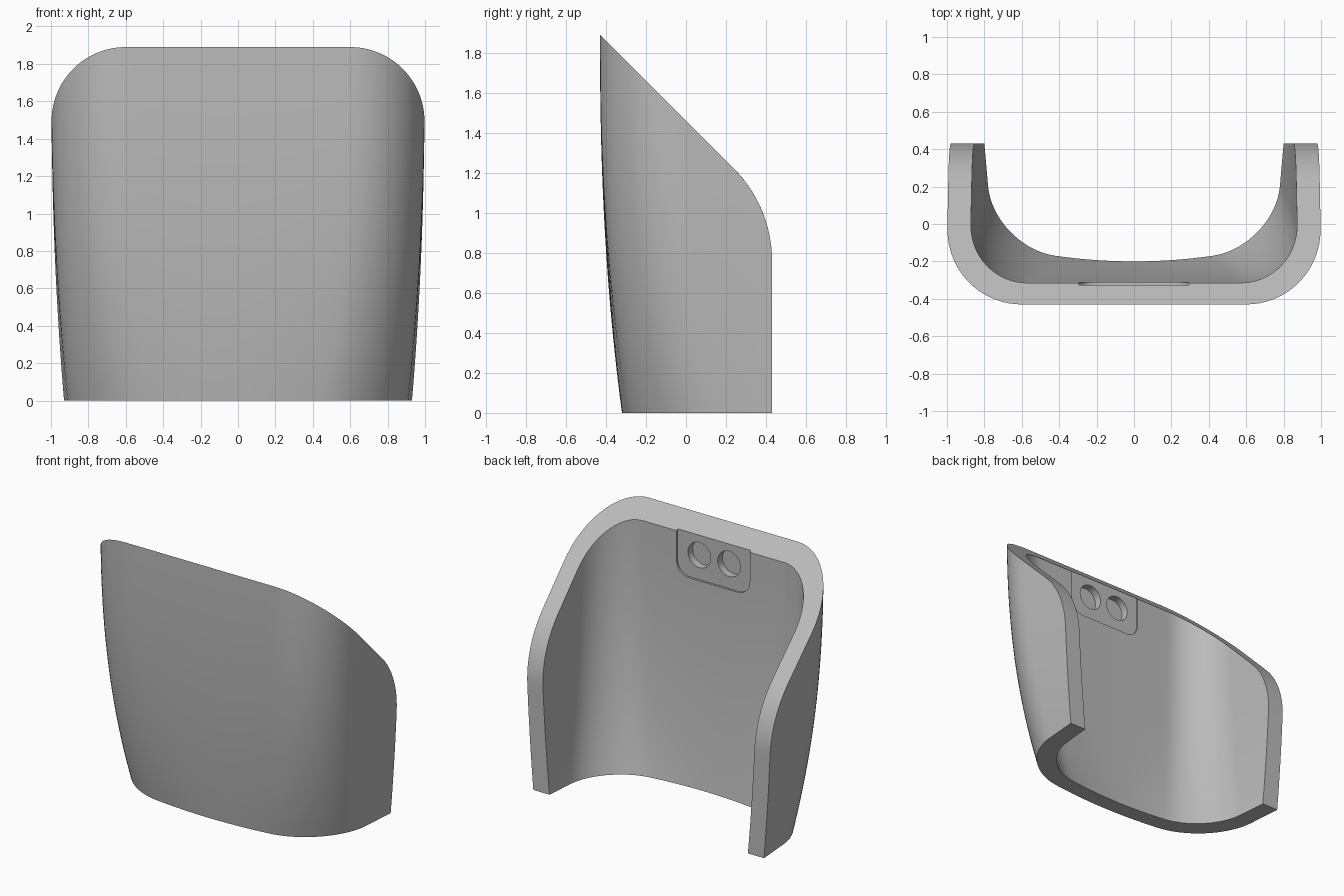
import bpy, bmesh, math
from mathutils import Vector

if "Cube" in bpy.data.objects:
    bpy.data.objects.remove(bpy.data.objects["Cube"])

HEIGHT, BACK = 1.89, 0.43
ROWS, FRONT_N, CORNER_N, SIDE_N = 24, 8, 18, 20

grey = bpy.data.materials.new("mid grey")
grey.use_nodes = True
grey.diffuse_color = (0.5, 0.5, 0.5, 1)
grey.node_tree.nodes["Principled BSDF"].inputs["Base Color"].default_value = (0.5, 0.5, 0.5, 1)


def half_section(front, a, b, c):
    """Half of the U outline: bowed front, rounded corner, straight side."""
    a, b, c = Vector(a), Vector(b), Vector(c)
    slope = 2 * (a.y - front) / a.x
    px = b.x - (c.x - b.x) / (c.y - b.y) * (b.y - a.y)
    p = Vector((px, a.y + slope * (px - a.x)))
    pts = []
    for i in range(FRONT_N):
        u = i / FRONT_N
        pts.append(Vector((a.x * u, front + (a.y - front) * u * u)))
    h1, h2 = a.lerp(p, 0.55), b.lerp(p, 0.55)
    for i in range(CORNER_N):
        t = i / CORNER_N
        s = 1 - t
        pts.append(a * s**3 + h1 * 3 * s * s * t + h2 * 3 * s * t * t + b * t**3)
    for i in range(SIDE_N + 1):
        pts.append(b.lerp(c, math.sin(i / SIDE_N * math.pi / 2)))
    return pts


def full_section(*args):
    half = half_section(*args)
    return [Vector((-p.x, p.y)) for p in reversed(half[1:])] + half


def rim_height(y):
    """Side outline: 45 degree slope running into a rounded back edge."""
    radius = 0.65
    y_join = BACK - radius * (1 - math.sqrt(0.5))
    slope_z = HEIGHT - BACK - y
    if y <= y_join:
        return slope_z
    z_centre = HEIGHT - BACK - y_join - radius * math.sqrt(0.5)
    dy = min(y - (BACK - radius), radius)
    return z_centre + math.sqrt(radius**2 - dy**2)


def point(low, high, z):
    w = max(0, 1 - z / HEIGHT) ** 2.3
    p = high.lerp(low, w)
    return Vector((p.x, p.y, z))


def column(low, high):
    z0, z1 = 0.0, HEIGHT
    for _ in range(40):
        mid = (z0 + z1) / 2
        if mid < rim_height(point(low, high, mid).y):
            z0 = mid
        else:
            z1 = mid
    return [point(low, high, z0 * r / ROWS) for r in range(ROWS + 1)]


# Curved shell: outer and inner walls joined along rim, base and ends
outer = (full_section(-0.32, (0.46, -0.29), (0.91, 0.17), (0.93, BACK)),
         full_section(-0.43, (0.6, -0.43), (1.0, -0.03), (1.0, BACK)))
inner = (full_section(-0.2, (0.42, -0.17), (0.78, 0.2), (0.8, BACK)),
         full_section(-0.315, (0.57, -0.315), (0.875, -0.01), (0.875, BACK)))
bm = bmesh.new()
walls = [[[bm.verts.new(p) for p in column(lo, hi)] for lo, hi in zip(*w)] for w in (outer, inner)]
out, inn = walls
last = len(out) - 1
for i in range(last):
    for wall in walls:
        for r in range(ROWS):
            bm.faces.new((wall[i][r], wall[i + 1][r], wall[i + 1][r + 1], wall[i][r + 1]))
    for r in (0, ROWS):
        bm.faces.new((out[i][r], out[i + 1][r], inn[i + 1][r], inn[i][r]))
for i in (0, last):
    for r in range(ROWS):
        bm.faces.new((out[i][r], out[i][r + 1], inn[i][r + 1], inn[i][r]))
bmesh.ops.recalc_face_normals(bm, faces=bm.faces)
mesh = bpy.data.meshes.new("curved_shell")
bm.to_mesh(mesh)
bm.free()
shell = bpy.data.objects.new("curved_shell", mesh)
bpy.context.collection.objects.link(shell)
mesh.materials.append(grey)


def cut_prism(name, outline, y0, y1):
    """Cut an xz outline, extruded along y, out of the shell."""
    b = bmesh.new()
    face = b.faces.new([b.verts.new((x, y0, z)) for x, z in outline])
    ext = bmesh.ops.extrude_face_region(b, geom=[face])
    moved = [v for v in ext["geom"] if isinstance(v, bmesh.types.BMVert)]
    bmesh.ops.translate(b, verts=moved, vec=(0, y1 - y0, 0))
    bmesh.ops.recalc_face_normals(b, faces=b.faces)
    m = bpy.data.meshes.new(name)
    b.to_mesh(m)
    b.free()
    m.materials.append(grey)
    cutter = bpy.data.objects.new(name, m)
    cutter.hide_render = True
    bpy.context.collection.objects.link(cutter)
    mod = shell.modifiers.new(name, "BOOLEAN")
    mod.operation, mod.solver, mod.object = "DIFFERENCE", "EXACT", cutter
    bpy.ops.object.modifier_apply(modifier=name)
    bpy.data.objects.remove(cutter)


def arc(cx, cz, r, start, end, n):
    return [(cx + r * math.cos(start + (end - start) * i / n),
             cz + r * math.sin(start + (end - start) * i / n)) for i in range(n + 1)]


bpy.context.view_layer.objects.active = shell
shell.select_set(True)

# Recessed pocket with rounded lower corners, open at the rim
half_w, low_z, r = 0.295, 1.46, 0.1
pocket = [(half_w, 2.1), (-half_w, 2.1)]
pocket += arc(-half_w + r, low_z + r, r, math.pi, 1.5 * math.pi, 8)
pocket += arc(half_w - r, low_z + r, r, 1.5 * math.pi, 2 * math.pi, 8)
cut_prism("pocket_cutter", pocket, -0.325, 0.0)

# Two blind round holes in the pocket
for side in (-1, 1):
    cut_prism("hole_cutter", arc(side * 0.12, 1.64, 0.092, 0, 2 * math.pi, 40)[:-1], -0.38, -0.1)

bpy.ops.object.shade_smooth_by_angle(angle=math.radians(30))
